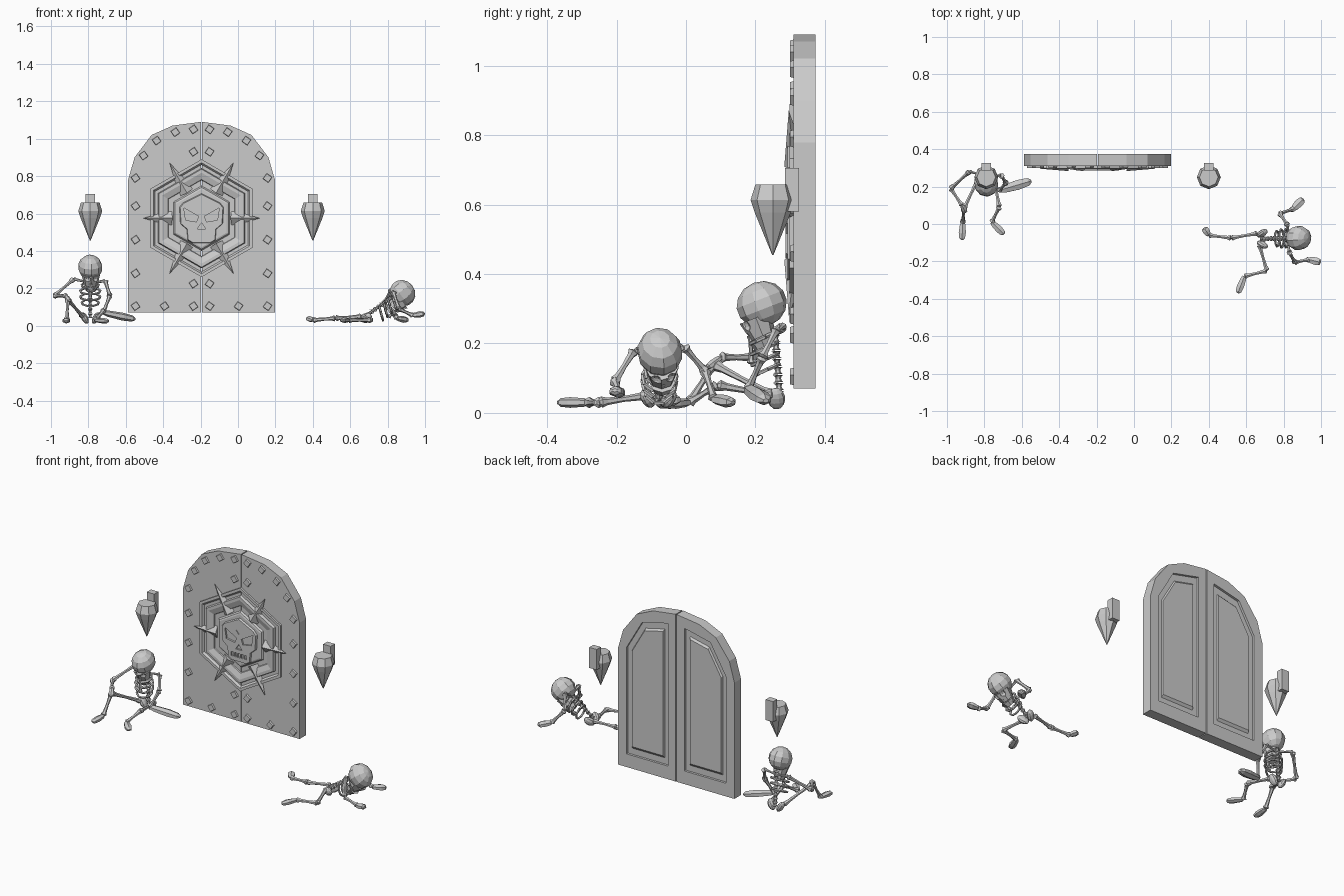
import bpy, bmesh, math
from mathutils import Vector, Matrix

if "Cube" in bpy.data.objects:
    bpy.data.objects.remove(bpy.data.objects["Cube"], do_unlink=True)

stone = bpy.data.materials.new("stone grey")
stone.use_nodes = True
stone.diffuse_color = (0.6, 0.6, 0.6, 1)
stone.node_tree.nodes["Principled BSDF"].inputs["Base Color"].default_value = stone.diffuse_color

DOOR_X, CENTRE_Z, FRONT, BACK = -0.195, 0.575, 0.31, 0.373


def finish(bm, name, cutter=False):
    bmesh.ops.recalc_face_normals(bm, faces=bm.faces)
    mesh = bpy.data.meshes.new(name)
    bm.to_mesh(mesh)
    bm.free()
    mesh.materials.append(stone)
    obj = bpy.data.objects.new(name, mesh)
    bpy.context.collection.objects.link(obj)
    if cutter:
        obj.hide_render = True
        obj.hide_set(True)
    return obj


def cut(obj, cutter, overlapping=False):
    mod = obj.modifiers.new("cut", 'BOOLEAN')
    mod.operation, mod.solver, mod.object = 'DIFFERENCE', 'EXACT', cutter
    mod.use_self = overlapping
    cutter.display_type = 'WIRE'


def prism(bm, outline, y_front, y_back, shrink=1.0):
    """Extrude an x-z outline along y; shrink tapers the front face."""
    mid = sum((Vector(p) for p in outline), Vector((0, 0))) / len(outline)
    front = [bm.verts.new((mid.x + (x - mid.x) * shrink, y_front, mid.y + (z - mid.y) * shrink))
             for x, z in outline]
    back = [bm.verts.new((x, y_back, z)) for x, z in outline]
    bm.faces.new(front)
    bm.faces.new(back[::-1])
    for i in range(len(front)):
        j = (i + 1) % len(front)
        bm.faces.new((front[j], front[i], back[i], back[j]))


def lathe(bm, profile, a, b, sides=6, flat=1.0, closed=False):
    """Spin (position, radius) pairs about the axis from a to b."""
    a, b = Vector(a), Vector(b)
    axis = (b - a).normalized()
    hint = Vector((0, 0, 1)) if abs(axis.z) < 0.9 else Vector((0, 1, 0))
    side = axis.cross(hint).normalized()
    up = side.cross(axis) * flat
    turn = [math.tau * k / sides for k in range(sides)]
    rings = [[bm.verts.new(a.lerp(b, t) + r * (side * math.sin(w) + up * math.cos(w)))
              for w in turn] for t, r in profile]
    pairs = list(zip(rings, rings[1:]))
    if closed:
        pairs.append((rings[-1], rings[0]))
    else:
        bm.faces.new(rings[0])
        bm.faces.new(rings[-1])
    for low, high in pairs:
        for k in range(sides):
            n = (k + 1) % sides
            bm.faces.new((low[k], low[n], high[n], high[k]))


def bone(bm, a, b, r=0.011):
    shape = [(0, .7), (.05, 1.5), (.16, 1), (.5, .75), (.84, 1), (.95, 1.5), (1, .7)]
    lathe(bm, [(t, r * s) for t, s in shape], a, b)


def mitt(bm, a, b, r=0.022):
    """Flattened foot or hand."""
    shape = [(0, .5), (.15, .8), (.6, 1), (.9, .8), (1, .3)]
    lathe(bm, [(t, r * s) for t, s in shape], a, b, flat=0.7)


def ball(bm, m, size):
    bmesh.ops.create_uvsphere(bm, u_segments=10, v_segments=7, radius=1,
                              matrix=m @ Matrix.Diagonal((*size, 1)))


def place(centre, up, forward):
    """Frame whose y points forward and z points up."""
    u = Vector(up).normalized()
    f = Vector(forward)
    f = (f - u * f.dot(u)).normalized()
    m = Matrix((f.cross(u), f, u)).transposed().to_4x4()
    m.translation = Vector(centre)
    return m


# Door leaves with recessed back panels
half = [(.393, .07), (.393, .778), (.358, .90), (.267, 1.02), (.155, 1.07), (.003, 1.09), (.003, .07)]
panel = [(.055, .15), (.335, .15), (.335, .80), (.23, .98), (.055, 1.02)]
field = [(.085, .185), (.305, .185), (.305, .79), (.215, .945), (.085, .975)]
for side, word in ((-1, "right"), (1, "left")):
    def flip(points):
        return [(DOOR_X + side * x, z) for x, z in points]
    bm = bmesh.new()
    prism(bm, flip(half), FRONT, BACK)
    leaf = finish(bm, word + "_door_leaf")
    bm = bmesh.new()
    prism(bm, flip(panel), BACK - .014, BACK + .05)
    cut(leaf, finish(bm, word + "_panel_cutter", True))
    bm = bmesh.new()
    prism(bm, flip(field), BACK - .003, BACK - .016, 0.96)
    finish(bm, word + "_back_panel")

# Square studs around the door edge
studs = [(.353, z) for z in (.105, .28, .46, .64, .79)]
studs += [(.198, .105), (.043, .105), (.043, .225), (.31, .91), (.24, .99), (.14, 1.035), (.043, 1.05), (.043, .93)]
bm = bmesh.new()
for side in (-1, 1):
    for x, z in studs:
        tilt = [math.radians(10 + 90 * k) * side for k in range(4)]
        prism(bm, [(DOOR_X + side * x + .027 * math.cos(w), z + .027 * math.sin(w)) for w in tilt],
              FRONT - .01, FRONT + .005, 0.85)
finish(bm, "door_studs")

# Hexagonal emblem rings and centre plate
base, out = (DOOR_X, FRONT, CENTRE_Z), (DOOR_X, FRONT - .1, CENTRE_Z)
bm = bmesh.new()
lathe(bm, [(-.02, .315), (.12, .315), (.12, .297), (-.02, .285)], base, out, closed=True)
lathe(bm, [(-.02, .268), (.17, .262), (.17, .243), (.06, .207), (-.02, .203)], base, out, closed=True)
finish(bm, "hexagon_rings")
bm = bmesh.new()
lathe(bm, [(-.02, .175), (.10, .165), (.13, .155), (.13, .02)], base, out)
finish(bm, "emblem_plate")

# Ridged spikes, one on each side of the hexagon
bm = bmesh.new()
for k in range(6):
    m = Matrix.Translation(base) @ Matrix.Rotation(k * math.pi / 3, 4, 'Y')
    tip = .312 if k % 3 == 0 else .342
    corners = [(.16, .005, -.043), (.16, .005, .043), (.155, -.027, 0), (tip, -.014, 0), (.28, .005, 0)]
    v = [bm.verts.new(m @ Vector(c)) for c in corners]
    for face in ((0, 1, 2), (0, 2, 3), (2, 1, 3), (0, 3, 4), (1, 4, 3), (0, 4, 1)):
        bm.faces.new([v[i] for i in face])
finish(bm, "emblem_spikes")

# Relief skull with cut eyes, nose and teeth


def on_door(points, s=1):
    return [(DOOR_X + s * x, CENTRE_Z + z) for x, z in points]


right = [(.10, .085), (.12, .06), (.115, -.03), (.08, -.06), (.075, -.12), (.05, -.135)]
bm = bmesh.new()
prism(bm, on_door([(0, .135)] + right + [(-x, z) for x, z in right[::-1]]), FRONT - .024, FRONT - .008, 0.95)
relief = finish(bm, "relief_skull")
bm = bmesh.new()
for s in (-1, 1):
    prism(bm, on_door([(.095, .055), (.016, .01), (.027, -.02), (.085, -.01)], s), FRONT - .05, FRONT - .014)
prism(bm, on_door([(0, -.025), (.022, -.057), (-.022, -.057)]), FRONT - .05, FRONT - .014)
prism(bm, on_door([(0, .035), (.02, .06), (-.02, .06)]), FRONT - .05, FRONT - .02)
for k in range(5):
    x = (k - 2) * .022
    prism(bm, on_door([(x - .007, -.08), (x + .007, -.08), (x + .007, -.105), (x - .007, -.105)]),
          FRONT - .05, FRONT - .016)
cut(relief, finish(bm, "relief_cutter", True))

# Pointed wall torches with brackets
for x, word in ((-.79, "right"), (.40, "left")):
    bm = bmesh.new()
    lathe(bm, [(0, .002), (.6, .052), (.78, .064), (1, .05)], (x, .25, .455), (x, .25, .658), sides=8)
    finish(bm, word + "_torch")
    bm = bmesh.new()
    prism(bm, [(x - .025, .58), (x + .025, .58), (x + .025, .705), (x - .025, .705)], .285, .325)
    finish(bm, word + "_torch_bracket")


def skull(name, m):
    bm = bmesh.new()
    ball(bm, m, (.066, .074, .066))
    # cheeks and jaw
    for z0, z1, w0, w1, y in ((-.03, -.088, .05, .036, .03), (-.092, -.12, .038, .028, .038)):
        lathe(bm, [(0, w0), (1, w1)], m @ Vector((0, y, z0)), m @ Vector((0, y, z1)), sides=8)
    head = finish(bm, name)
    bm = bmesh.new()
    for x, z, r in ((-.026, -.042, .019), (.026, -.042, .019), (0, -.072, .009)):
        ball(bm, m @ Matrix.Translation((x, .074, z)), (r, r, r))
    cut(head, finish(bm, name + "_socket_cutter", True), True)


def skeleton(name, hip, neck, forward, width, limbs, feet_hands):
    hip, neck = Vector(hip), Vector(neck)
    up = neck - hip
    # spine
    bm = bmesh.new()
    count = 9
    for k in range(count):
        bone(bm, hip.lerp(neck, k / count), hip.lerp(neck, (k + .9) / count), .01)
    finish(bm, name + "_spine")
    # rib cage and breastbone
    bm = bmesh.new()
    for k, w in enumerate((.85, 1, 1, .85)):
        m = place(hip.lerp(neck, .4 + .15 * k), up, forward)
        arc = [math.radians(-90 + 40 * i) for i in range(10)]
        pts = [m @ Vector((w * width * math.cos(a), .035 + .04 * math.sin(a), -.015 * math.sin(a))) for a in arc]
        for a, b in zip(pts, pts[1:]):
            lathe(bm, [(0, .006), (1, .006)], a, b, sides=5)
    m = place(hip.lerp(neck, .5), up, forward)
    bone(bm, m @ Vector((0, .075, 0)), m @ Vector((0, .07, up.length * .4)), .008)
    finish(bm, name + "_ribs")
    # pelvis
    bm = bmesh.new()
    m = place(hip, up, forward)
    for s in (-1, 1):
        ball(bm, m @ Matrix.Translation((s * .03, .01, 0)) @ Matrix.Rotation(s * .5, 4, 'Y'), (.018, .026, .034))
    finish(bm, name + "_pelvis")
    # collar bones, arms and legs
    bm = bmesh.new()
    for joints in limbs:
        for a, b in zip(joints, joints[1:]):
            bone(bm, a, b)
    for joints in limbs[:2]:
        bone(bm, hip.lerp(neck, .9), joints[0], .008)
    finish(bm, name + "_limbs")
    bm = bmesh.new()
    for joints, (tip, r) in zip(limbs, feet_hands):
        mitt(bm, joints[-1], tip, r)
    finish(bm, name + "_hands_and_feet")


# Skeleton slumped upright beside the door
skeleton("seated_skeleton", (-.79, .27, .042), (-.79, .255, .25), (0, -1, 0), .055, [
    [(-.88, .28, .25), (-.98, .19, .16), (-.92, .10, .16)],
    [(-.71, .26, .24), (-.685, .22, .16), (-.72, .18, .07)],
    [(-.83, .25, .05), (-.91, .08, .14), (-.915, .01, .03)],
    [(-.75, .25, .05), (-.72, .09, .08), (-.76, .01, .03)]],
    [((-.90, .06, .13), .016), ((-.55, .23, .035), .03), ((-.92, -.085, .025), .022), ((-.695, -.055, .025), .022)])
skull("seated_skull", place((-.79, .218, .313), (0, -.35, .9), (.1, -.9, -.4)))

# Skeleton sprawled on the floor
skeleton("fallen_skeleton", (.68, -.08, .05), (.84, -.075, .165), (.4, 0, -.9), .05, [
    [(.82, -.005, .19), (.78, .055, .12), (.85, .08, .04)],
    [(.83, -.15, .18), (.86, -.205, .09), (.935, -.19, .055)],
    [(.66, -.05, .05), (.52, -.075, .04), (.40, -.06, .03)],
    [(.67, -.11, .05), (.71, -.25, .03), (.59, -.28, .03)]],
    [((.905, .135, .03), .026), ((.998, -.205, .065), .024), ((.375, -.02, .04), .022), ((.555, -.37, .03), .022)])
skull("fallen_skull", place((.88, -.075, .175), (.75, 0, .6), (.4, .15, -.8)))
